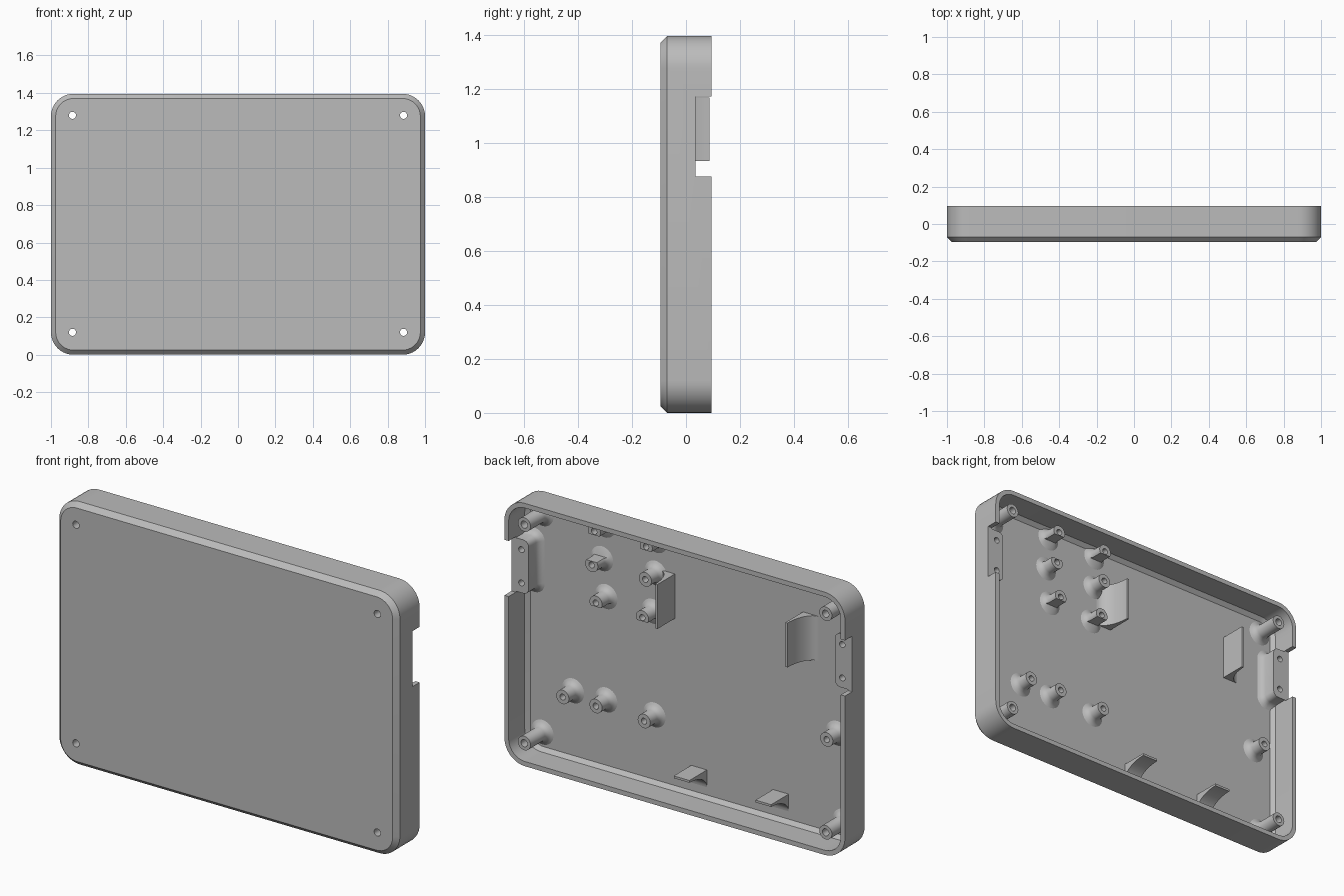
import bpy, bmesh, math
from mathutils import Vector

if "Cube" in bpy.data.objects:
    bpy.data.objects.remove(bpy.data.objects["Cube"])

HEIGHT = 1.395
MID_Z = HEIGHT / 2
BACK, FRONT, FLOOR = 0.095, -0.095, -0.06
FLARE = [(0.034, FLOOR - 0.003), (0.019, -0.055), (0.007, -0.045), (0.0, -0.028)]

grey = bpy.data.materials.new("plain grey")
grey.diffuse_color = (0.5, 0.5, 0.5, 1)
grey.use_nodes = True
grey.node_tree.nodes["Principled BSDF"].inputs["Base Color"].default_value = grey.diffuse_color


def make_object(name, bm, smooth=True):
    bmesh.ops.recalc_face_normals(bm, faces=bm.faces)
    mesh = bpy.data.meshes.new(name)
    bm.to_mesh(mesh)
    bm.free()
    mesh.materials.append(grey)
    obj = bpy.data.objects.new(name, mesh)
    bpy.context.collection.objects.link(obj)
    if smooth:
        shade(obj)
    return obj


def select(obj):
    bpy.ops.object.select_all(action='DESELECT')
    obj.select_set(True)
    bpy.context.view_layer.objects.active = obj


def shade(obj):
    select(obj)
    bpy.ops.object.shade_smooth_by_angle(angle=math.radians(30))


def loft(name, rings, cap=True, closed=False):
    """Skin a list of equal-length point rings."""
    bm = bmesh.new()
    rows = [[bm.verts.new(p) for p in ring] for ring in rings]
    pairs = list(zip(rows, rows[1:])) + ([(rows[-1], rows[0])] if closed else [])
    for a, b in pairs:
        n = len(a)
        for i in range(n):
            j = (i + 1) % n
            bm.faces.new((a[i], a[j], b[j], b[i]))
    if cap and not closed:
        bm.faces.new(rows[0])
        bm.faces.new(rows[-1])
    return make_object(name, bm)


def rounded_ring(cx, cz, hx, hz, r, y, steps=10):
    pts = []
    for k, (sx, sz) in enumerate([(1, 1), (-1, 1), (-1, -1), (1, -1)]):
        for i in range(steps + 1):
            a = math.pi / 2 * (k + i / steps)
            pts.append(Vector((cx + sx * (hx - r) + r * math.cos(a), y,
                               cz + sz * (hz - r) + r * math.sin(a))))
    return pts


def circle(x, z, r, y, n=32):
    return [Vector((x + r * math.cos(2 * math.pi * i / n), y,
                    z + r * math.sin(2 * math.pi * i / n))) for i in range(n)]


def cut(obj, cutter):
    mod = obj.modifiers.new("cut", 'BOOLEAN')
    mod.operation = 'DIFFERENCE'
    mod.solver = 'EXACT'
    mod.object = cutter
    select(obj)
    bpy.ops.object.modifier_apply(modifier=mod.name)
    bpy.data.objects.remove(cutter)


def drill(obj, x, z, r, y0, y1):
    cut(obj, loft("drill_cutter", [circle(x, z, r, y0), circle(x, z, r, y1)]))


# Open tray with chamfered front edge and chamfered inner floor edge
shell = loft("case_shell", [
    rounded_ring(0, MID_Z, 1 - d, MID_Z - d, 0.12 - d, y)
    for d, y in [(0.025, FRONT), (0, -0.07), (0, BACK),
                 (0.025, BACK), (0.025, -0.04), (0.045, FLOOR)]])

# Slots in both side walls
for s in (-1, 1):
    bm = bmesh.new()
    bmesh.ops.create_cube(bm, size=1)
    for v in bm.verts:
        v.co = Vector((s + v.co.x * 0.2, 0.135 + v.co.y * 0.2, 1.0225 + v.co.z * 0.295))
    cut(shell, make_object("slot_cutter", bm, False))

# Screw holes through the front
corners = [(sx * 0.885, z) for sx in (-1, 1) for z in (0.12, 1.28)]
for x, z in corners:
    drill(shell, x, z, 0.019, -0.2, 0)
shade(shell)


# Hollow posts with a flared foot, optionally flattened above or below
def post(name, x, z, tip, hole, through=False, flat=0):
    outer = [circle(x, z, 0.037 + d, y) for d, y in FLARE] + [circle(x, z, 0.037, tip)]
    for ring in outer[2:]:
        for p in ring:
            if flat > 0:
                p.z = min(p.z, z + 0.02)
            elif flat < 0:
                p.z = max(p.z, z - 0.02)
    for ring in outer:                       # keep the flare inside the walls
        for p in ring:
            p.x = max(-0.985, min(0.985, p.x))
            p.z = max(0.015, min(HEIGHT - 0.015, p.z))
    bottom = FLOOR - 0.003 if through else -0.05
    inner = [circle(x, z, hole, tip), circle(x, z, hole, bottom)]
    loft(name, outer + inner, cap=not through, closed=through)


for x, z in corners:
    post("corner_post", x, z, 0.093, 0.019, through=True)

for x, z, flat in [(0.52, 1.317, -1), (0.535, 1.135, 1), (0.51, 0.94, -1),
                   (0.215, 1.317, -1), (0.22, 1.142, 0), (0.237, 0.935, -1),
                   (0.705, 0.388, 0), (0.51, 0.392, 0), (0.227, 0.388, 0),
                   (-0.845, 0.577, 0)]:
    post("board_standoff", x, z, 0.028, 0.016, flat=flat)

# Mounting blocks below the wall slots
for s in (-1, 1):
    rings = [rounded_ring(s * 0.975, 1.0225, 0.075 + d, 0.142 + d, 0.03 + d, y, 6)
             for d, y in FLARE + [(0, 0.035)]]
    for ring in rings:
        for p in ring:
            p.x = max(-0.99, min(0.99, p.x))
    block = loft("side_mount_block", rings)
    for z in (0.933, 1.11):
        drill(block, s * 0.942, z, 0.016, -0.04, 0.1)
    shade(block)


# Retaining fins: flat inner face, concave curved outer face
def fin(name, place, a, b):
    profile = [(0, FLOOR - 0.004), (0, 0.087), (0.012, 0.087)]
    for i in range(1, 13):
        t = math.pi / 2 * i / 12
        profile.append((0.012 + 0.08 * (1 - math.cos(t)), 0.087 - 0.147 * math.sin(t)))
    profile.append((0.092, FLOOR - 0.004))
    loft(name, [[place(u, y, w) for u, y in profile] for w in (a, b)])


fin("side_fin", lambda u, y, w: Vector((0.107 + u, y, w)), 0.932, 1.168)
fin("side_fin", lambda u, y, w: Vector((-0.645 - u, y, w)), 0.932, 1.168)
for x in (-0.035, -0.515):
    fin("lower_fin", lambda u, y, w: Vector((w, y, 0.178 - u)), x - 0.046, x + 0.046)
